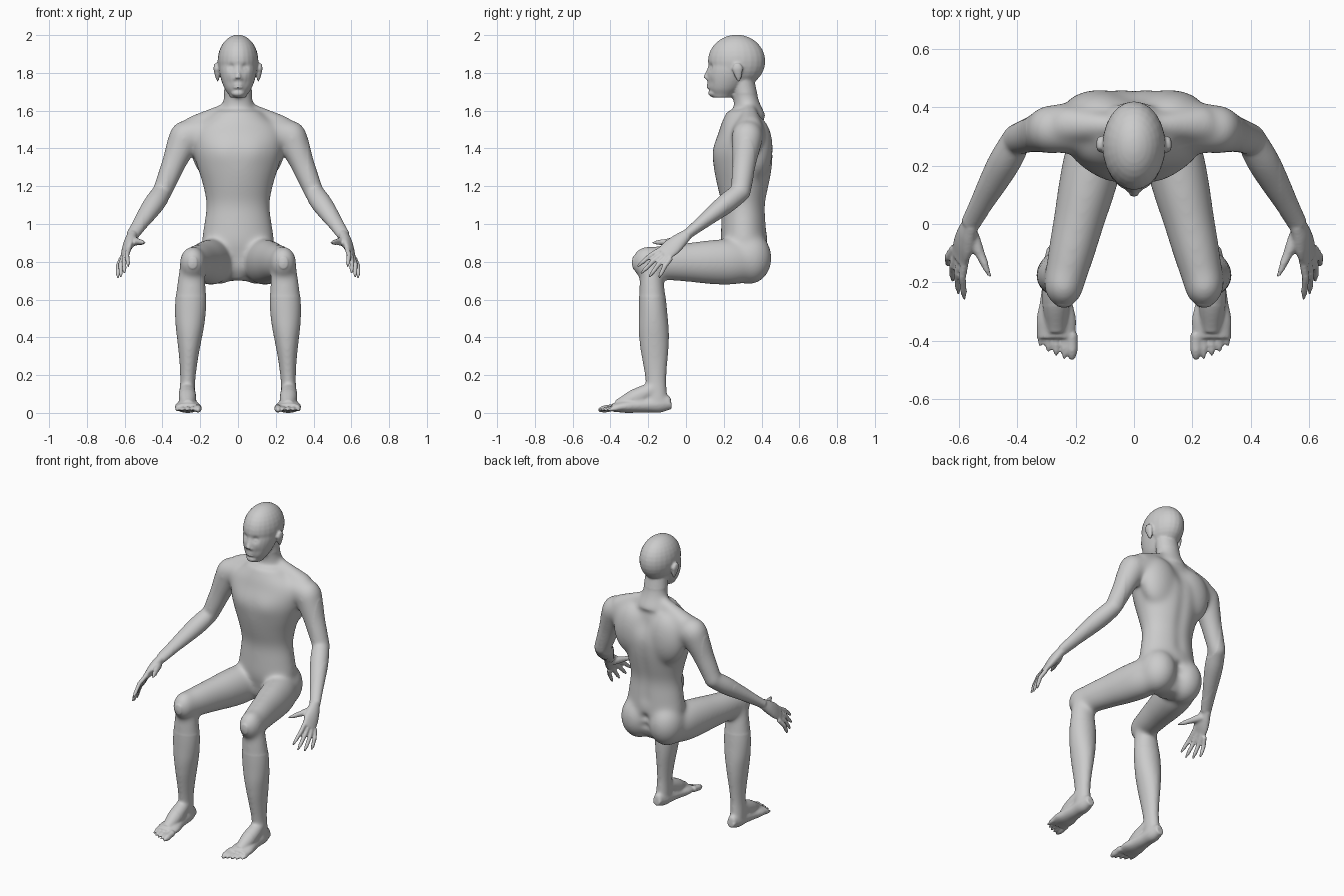
import bpy
import bmesh
import math
from mathutils import Vector, Matrix

cube = bpy.data.objects.get("Cube")
if cube:
    bpy.data.objects.remove(cube, do_unlink=True)

skin = bpy.data.materials.new("plain grey")
skin.use_nodes = True
grey = (0.6, 0.6, 0.6, 1)
skin.diffuse_color = grey
skin.node_tree.nodes["Principled BSDF"].inputs["Base Color"].default_value = grey

bm = bmesh.new()
SIDES, RINGS = 28, 32
SIDEWAYS, UP = Vector((1, 0, 0)), Vector((0, 0, 1))


def sample(values, t):
    """Smooth value at t along an evenly spaced list (Catmull-Rom)."""
    last = len(values) - 1
    place = t * last
    i = min(int(place), last - 1)
    f = place - i
    a, b = values[max(i - 1, 0)], values[i]
    c, d = values[i + 1], values[min(i + 2, last)]
    bend = 2 * a - 5 * b + 4 * c - d
    twist = 3 * b - a - 3 * c + d
    return b + f / 2 * (c - a + f * (bend + f * twist))


def tube(start, end, radii, ratios=(1, 1), across=SIDEWAYS, facing=None, mirror=True):
    """Closed tube with evenly spaced radii; ratios give depth over width."""
    start, end = Vector(start), Vector(end)
    along = (facing or end - start).normalized()
    u = (across - along * across.dot(along)).normalized()
    v = along.cross(u)
    for flip in (1, -1) if mirror else (1,):
        rings = []
        for step in range(RINGS + 1):
            t = step / RINGS
            width = sample(radii, t)
            depth = width * sample(ratios, t)
            ring = []
            for k in range(SIDES):
                angle = math.tau * k / SIDES
                p = start.lerp(end, t) + u * width * math.cos(angle) + v * depth * math.sin(angle)
                ring.append(bm.verts.new((p.x * flip, p.y, p.z)))
            rings.append(ring)
        for low, high in zip(rings, rings[1:]):
            for k in range(SIDES):
                n = (k + 1) % SIDES
                bm.faces.new((low[k], low[n], high[n], high[k]))
        bm.faces.new(rings[0][::-1])
        bm.faces.new(rings[-1])


def blob(centre, size, mirror=True):
    """Ellipsoid, repeated on the other side when mirrored."""
    x, y, z = centre
    for flip in (1, -1) if mirror else (1,):
        place = Matrix.Translation((x * flip, y, z))
        bmesh.ops.create_uvsphere(bm, u_segments=24, v_segments=16, radius=1,
                                  matrix=place @ Matrix.Diagonal((*size, 1)))


# Joints of the left side
shoulder = Vector((.28, .325, 1.465))
elbow = Vector((.4, .29, 1.17))
wrist = Vector((.56, 0, .94))
knuckles = Vector((.6, -.12, .84))
hip = Vector((.11, .34, .8))
knee = Vector((.24, -.205, .795))
ankle = Vector((.27, -.155, .07))

# Torso
tube((0, .31, .7), (0, .3, 1.6),
     (.05, .15, .19, .18, .168, .185, .215, .24, .23, .12),
     (1.2, .7, .65, .67, .7, .75, .73, .66, .54, .7), facing=UP, mirror=False)
blob((.1, .335, .82), (.11, .12, .14))             # buttocks
blob((.12, .375, 1.4), (.13, .085, .17))           # shoulder blades
tube((.1, .335, 1.49), shoulder, (.09, .09, .083), across=UP)        # shoulder girdle
tube((.03, .335, 1.63), (.24, .34, 1.5), (.03, .05, .07), across=UP)  # trapezius

# Neck and head
tube((0, .335, 1.55), (0, .295, 1.8), (.11, .082, .073, .072), (.85, .85), mirror=False)
blob((0, .268, 1.862), (.108, .152, .14), mirror=False)
tube((0, .19, 1.67), (0, .255, 1.85), (.042, .07, .088, .099, .102), (1.2, 1.3),
     facing=UP, mirror=False)
tube((0, .13, 1.84), (0, .106, 1.77), (.01, .012, .017), mirror=False)  # nose
blob((.015, .118, 1.77), (.011, .014, .01))        # nostrils
for height in (1.723, 1.738):                      # lips
    blob((0, .122, height), (.026, .012, .007), mirror=False)
blob((0, .147, 1.692), (.036, .03, .02), mirror=False)  # chin
tube((.106, .28, 1.755), (.118, .27, 1.85), (.005, .011, .014, .015, .008),
     (1.5, 2))                                     # ears

# Arms
blob(shoulder, (.083, .083, .083))
tube(shoulder, elbow, (.085, .075, .064, .058, .053))
blob(elbow, (.052, .052, .052))
tube(elbow, wrist, (.052, .056, .05, .041, .034), (1, .8))

# Hands
palm_width = Vector((.04, .04, -.06))
tube(wrist, knuckles, (.033, .044, .051, .046), (.8, .3), across=palm_width)
first_root, last_root = Vector((.575, -.11, .88)), Vector((.615, -.08, .82))
first_tip, last_tip = Vector((.58, -.25, .78)), Vector((.635, -.14, .72))
for i in range(4):
    root = first_root.lerp(last_root, i / 3)
    tip = first_tip.lerp(last_tip, i / 3)
    tip = root.lerp(tip, 1.22 if i in (1, 2) else 1.06)
    middle = root.lerp(tip, .5) + Vector((.01, 0, .01))
    tube(root, middle, (.014, .013), across=palm_width)
    blob(middle, (.013, .013, .013))
    tube(middle, tip, (.013, .012, .011, .006), across=palm_width)
tube((.56, -.03, .91), (.488, -.187, .9), (.025, .022, .016, .013, .006))  # thumbs

# Legs
tube(hip, knee, (.09, .102, .098, .088, .08, .07), (1.2, 1.18))
blob(knee, (.069, .082, .088))
tube((.243, -.185, .77), ankle, (.068, .078, .083, .077, .062, .048, .04, .042),
     (.85, .92, 1.35, 1.35))

# Feet
tube((.27, -.078, .055), (.265, -.39, .028), (.028, .043, .046, .055, .068, .064), (1.25, .35))
tube((.27, -.165, .13), (.265, -.36, .035), (.04, .047, .035))
for i in range(5):
    x, tip = .212 + .027 * i, -.465 + .003 * i * i
    r = .012 if i else .019
    tube((x, tip + .09, .03), (x, tip, .015), (r, r, r, r / 2))

# Fuse the parts into one skin
bmesh.ops.recalc_face_normals(bm, faces=bm.faces)
draft = bpy.data.meshes.new("draft")
bm.to_mesh(draft)
bm.free()
body = bpy.data.objects.new("seated_figure", draft)
bpy.context.collection.objects.link(body)
fuse = body.modifiers.new("fuse", "REMESH")
fuse.mode = "VOXEL"
fuse.voxel_size = .0065
soften = body.modifiers.new("soften", "SMOOTH")
soften.iterations = 4
graph = bpy.context.evaluated_depsgraph_get()
mesh = bpy.data.meshes.new_from_object(body.evaluated_get(graph))
body.modifiers.clear()
body.data = mesh
bpy.data.meshes.remove(draft)

# Blend the limbs, and the trunk most of all, more softly than the details
bm = bmesh.new()
bm.from_mesh(mesh)
limbs = [v for v in bm.verts if .05 < v.co.z < 1.69 and abs(v.co.x) < .5
         and v.co.y > -.28 and not (v.co.y < .23 and v.co.z > 1.62)]
trunk = [v for v in limbs if v.co.z > .62 and abs(v.co.x) < .37]
for verts, rounds in ((limbs, 10), (trunk, 40)):
    for _ in range(rounds):
        bmesh.ops.smooth_vert(bm, verts=verts, factor=.5,
                              use_axis_x=True, use_axis_y=True, use_axis_z=True)


def press(centre, radius, push):
    """Push the skin along y around a point, on both sides."""
    centre = Vector(centre)
    for v in bm.verts:
        gap = (Vector((abs(v.co.x), v.co.y, v.co.z)) - centre).length / radius
        if gap < 3:
            v.co.y += push * math.exp(-gap * gap)


press((.038, .125, 1.828), .018, .013)   # eye sockets
press((.038, .135, 1.825), .01, -.007)   # eyelids
press((.05, .13, 1.75), .022, .004)      # cheeks
press((.09, .15, 1.38), .07, -.006)      # chest
for height in (.74, .8, .86):            # cleft
    press((0, .44, height), .026, -.018)
for i in range(14):                      # spine
    press((0, .44, .98 + .04 * i), .04, -.005)
bm.to_mesh(mesh)
bm.free()

mesh.materials.clear()
mesh.materials.append(skin)
bpy.context.view_layer.objects.active = body
body.select_set(True)
bpy.ops.object.shade_smooth()
